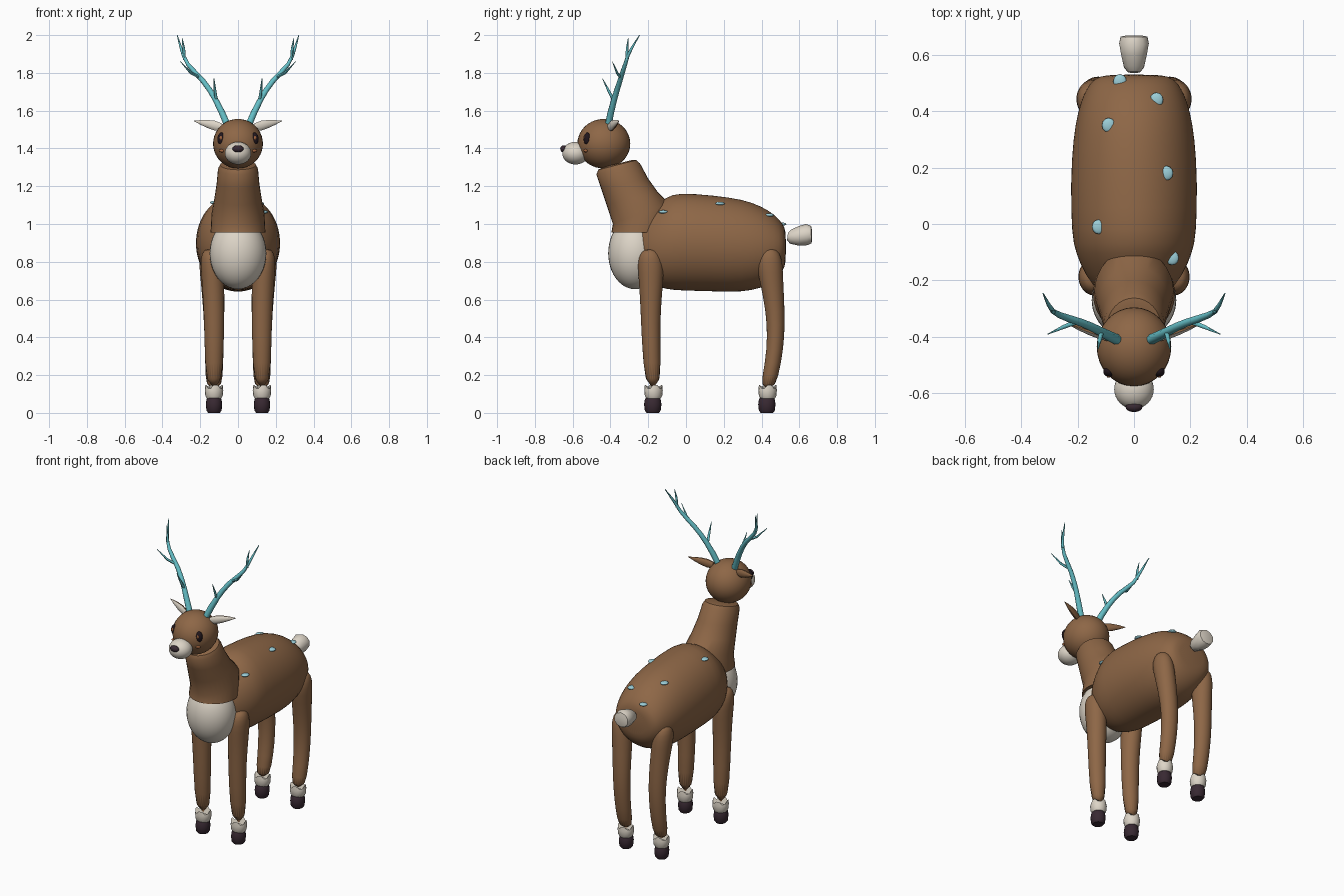
import bpy, bmesh, math
from mathutils import Vector

if "Cube" in bpy.data.objects:
    bpy.data.objects.remove(bpy.data.objects["Cube"])


def material(name, rgb):
    m = bpy.data.materials.new(name)
    m.diffuse_color = (*rgb, 1)
    m.use_nodes = True
    m.node_tree.nodes["Principled BSDF"].inputs["Base Color"].default_value = m.diffuse_color
    return m


BROWN = material("brown fur", (0.27, 0.135, 0.062))
CREAM = material("cream fur", (0.72, 0.66, 0.57))
DARK = material("dark hoof", (0.04, 0.022, 0.032))
BLACK = material("eye black", (0.015, 0.008, 0.012))
TEAL = material("antler teal", (0.13, 0.52, 0.57))
SPOT = material("pale blue spot", (0.33, 0.62, 0.69))
BLUSH = material("cheek orange", (0.36, 0.13, 0.05))


def finish(bm, name, mats, subsurf=0, angle=40):
    bmesh.ops.recalc_face_normals(bm, faces=bm.faces)
    me = bpy.data.meshes.new(name)
    bm.to_mesh(me)
    bm.free()
    ob = bpy.data.objects.new(name, me)
    bpy.context.collection.objects.link(ob)
    for m in mats:
        me.materials.append(m)
    if subsurf:
        ob.modifiers.new("smooth", 'SUBSURF').levels = subsurf
        ob.modifiers["smooth"].render_levels = subsurf
    bpy.ops.object.select_all(action='DESELECT')
    ob.select_set(True)
    bpy.context.view_layer.objects.active = ob
    if subsurf:
        bpy.ops.object.shade_smooth()
    else:
        bpy.ops.object.shade_smooth_by_angle(angle=math.radians(angle))
    return ob


def loft(name, rings, mats, subsurf=0, rule=None, angle=40):
    """Skin a list of rings; rule(side index) gives the material slot."""
    bm = bmesh.new()
    vs = [[bm.verts.new(p) for p in r] for r in rings]
    n = len(vs[0])
    for a, b in zip(vs, vs[1:]):
        for i in range(n):
            j = (i + 1) % n
            f = bm.faces.new((a[i], a[j], b[j], b[i]))
            f.material_index = rule(i) if rule else 0
    bm.faces.new(vs[0])
    bm.faces.new(vs[-1])
    return finish(bm, name, mats, subsurf, angle)


def oval(ya, za, yb, zb, hw, xc=0, n=24):
    """Ring through two points in the side plane, with half width hw."""
    a, b = Vector((xc, ya, za)), Vector((xc, yb, zb))
    c, d = (a + b) / 2, (a - b) / 2
    return [c + d * math.cos(t) + Vector((hw * math.sin(t), 0, 0))
            for t in (2 * math.pi * i / n for i in range(n))]


def tube(name, pts, radii, mat, n=8):
    pts = [Vector(p) for p in pts]
    rings = []
    for i, (p, r) in enumerate(zip(pts, radii)):
        d = pts[min(i + 1, len(pts) - 1)] - pts[max(i - 1, 0)]
        q = d.to_track_quat('Z', 'Y')
        rings.append([p + q @ Vector((r * math.cos(t), r * math.sin(t), 0))
                      for t in (2 * math.pi * k / n for k in range(n))])
    return loft(name, rings, [mat], angle=60)


def ball(name, c, r, mat, u=32, v=20):
    bm = bmesh.new()
    bmesh.ops.create_uvsphere(bm, u_segments=u, v_segments=v, radius=1)
    for p in bm.verts:
        p.co = Vector(c) + Vector([p.co[i] * r[i] for i in range(3)])
    return finish(bm, name, [mat], angle=80)


# Body: y, top, bottom, half width
body = loft("body", [oval(y, t, y, b, w, n=32) for y, t, b, w in (
    (-.272, .97, .80, .07), (-.25, 1.03, .735, .12), (-.18, 1.09, .675, .175),
    (-.10, 1.145, .653, .208), (-.04, 1.168, .647, .222), (.15, 1.152, .642, .226),
    (.30, 1.132, .638, .217), (.40, 1.095, .66, .20), (.47, 1.05, .695, .175),
    (.515, 1.0, .75, .145), (.53, .96, .80, .10))], [BROWN], 1)

# Neck with rounded top, chest fluff below it
loft("neck", [oval(*r, n=32) for r in (
    (-.395, .955, -.10, .955, .145), (-.387, 1.0, -.09, 1.11, .14),
    (-.42, 1.10, -.15, 1.17, .125), (-.45, 1.19, -.20, 1.24, .113),
    (-.474, 1.262, -.243, 1.32, .106), (-.465, 1.287, -.262, 1.338, .095),
    (-.44, 1.30, -.285, 1.339, .07))], [BROWN])
ball("chest", (0, -.27, .845), (.15, .142, .19), CREAM)

# Head, muzzle, nose
ball("head", (0, -.435, 1.425), (.132, .14, .131), BROWN)
ball("muzzle", (0, -.585, 1.375), (.07, .07, .06), CREAM)
ball("nose", (0, -.648, 1.398), (.03, .018, .019), DARK, 16, 10)

# Tail
loft("tail", [oval(*r, n=10) for r in (
    (.54, .955, .535, .915, .022), (.56, .972, .55, .896, .037),
    (.60, .99, .60, .885, .048), (.635, 1.0, .645, .888, .055),
    (.662, .99, .664, .898, .05), (.668, .965, .668, .915, .028))], [CREAM])

# Spots laid on the back
for k, (x, y) in enumerate(((-.05, .505), (.08, .44), (-.09, .35),
                            (.115, .18), (-.125, -.01), (.135, -.12))):
    bpy.context.view_layer.update()
    hit, loc, nor, _ = body.ray_cast((x, y, 2), (0, 0, -1))
    z = loc.z if hit else 1.08
    ball(f"spot_{k + 1}", (x, y, z), (.024, .026, .009), SPOT, 12, 8)

# Leg rings: front y, back y, z, half width, x centre
FRONT_LEG = ((-.215, -.165, .867, .022, .15), (-.245, -.135, .845, .047, .146),
             (-.258, -.115, .79, .06, .14), (-.25, -.12, .70, .06, .132),
             (-.241, -.133, .55, .056, .127), (-.236, -.137, .40, .052, .126),
             (-.217, -.13, .12, .045, .127))
BACK_LEG = ((.42, .465, .872, .022, .155), (.385, .497, .85, .047, .152),
            (.368, .513, .79, .06, .148), (.39, .515, .70, .06, .138),
            (.424, .524, .53, .055, .128), (.43, .522, .40, .052, .126),
            (.42, .506, .27, .048, .126), (.388, .472, .12, .045, .127))

for s, side in ((1, "left"), (-1, "right")):
    # Legs, cuffs and hooves
    for part, rings, cy in (("front", FRONT_LEG, -.172), ("back", BACK_LEG, .432)):
        loft(f"{part}_leg_{side}", [oval(a, z, b, z, w, s * x, 20)
                                    for a, b, z, w, x in rings], [BROWN], 1)
        cuff = [oval(cy - r, z, cy + r, z, r, s * .127, 16)
                for r, z in ((.038, .075), (.046, .09), (.049, .12), (.046, .14))]
        for i, p in enumerate(cuff[-1]):
            p.z += .008 if i % 4 < 2 else -.01
        loft(f"{part}_cuff_{side}", cuff, [CREAM], angle=60)
        loft(f"{part}_hoof_{side}", [
            oval(cy - .004 - r, z, cy - .004 + r, z, r * .95, s * .127, 16)
            for r, z in ((.033, 0), (.042, .012), (.046, .045), (.042, .07), (.034, .085))],
            [DARK], angle=50)

    # Eyes and cheeks
    ball(f"eye_{side}", (s * .087, -.522, 1.45), (.022, .02, .034), BLACK, 16, 12)
    ball(f"eye_glint_{side}", (s * .09, -.538, 1.456), (.008, .006, .011), BLUSH, 10, 8)
    ball(f"cheek_{side}", (s * .082, -.53, 1.388), (.02, .012, .009), BLUSH, 12, 8)

    # Ear: flattened cone with a cream front
    base, tip = Vector((s * .085, -.405, 1.512)), Vector((s * .234, -.355, 1.546))
    ear = []
    for t, h, d in ((0, .02, .012), (.25, .027, .016), (.5, .022, .014),
                    (.75, .013, .009), (1, .001, .001)):
        c = base.lerp(tip, t)
        ear.append([c + Vector((0, -d * math.cos(a), h * math.sin(a)))
                    for a in (2 * math.pi * (i + .5) / 12 for i in range(12))])
    loft(f"ear_{side}", ear, [BROWN, CREAM], rule=lambda i: int(i in (0, 1, 9, 10, 11)))

    # Antler: main beam and three tines
    beam = ((.055, -.412, 1.52), (.085, -.398, 1.59), (.12, -.38, 1.66), (.15, -.365, 1.71),
            (.185, -.35, 1.757), (.23, -.335, 1.805), (.265, -.322, 1.845),
            (.288, -.308, 1.89), (.303, -.285, 1.935), (.322, -.246, 2.0))
    tube(f"antler_beam_{side}", [(s * x, y, z) for x, y, z in beam],
         (.019, .018, .016, .015, .014, .013, .011, .009, .007, .002), TEAL)
    for k, tine in enumerate((
            ((.115, -.383, 1.655), (.122, -.412, 1.71), (.127, -.442, 1.77)),
            ((.2, -.345, 1.775), (.25, -.365, 1.80), (.305, -.39, 1.86)),
            ((.283, -.312, 1.87), (.287, -.312, 1.93), (.296, -.306, 1.985)))):
        tube(f"antler_tine_{k + 1}_{side}", [(s * x, y, z) for x, y, z in tine],
             (.009, .007, .0015), TEAL, 6)
